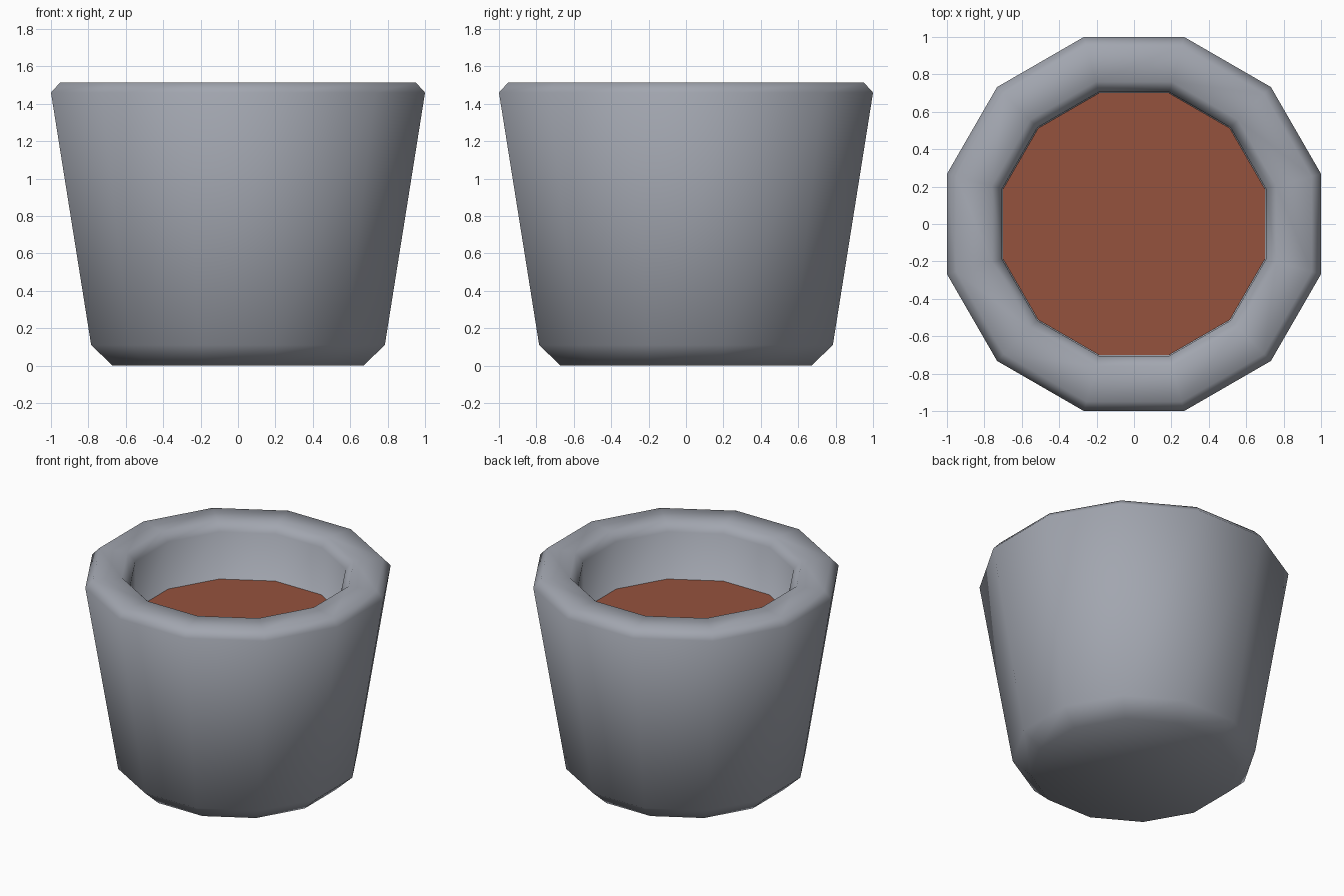
import bpy, bmesh, math

if "Cube" in bpy.data.objects:
    bpy.data.objects.remove(bpy.data.objects["Cube"])

SIDES = 12

def material(name, rgb):
    m = bpy.data.materials.new(name)
    m.diffuse_color = (*rgb, 1)
    m.use_nodes = True
    m.node_tree.nodes["Principled BSDF"].inputs["Base Color"].default_value = m.diffuse_color
    return m

def ring(bm, apothem, z):
    # flat sides face the axes, so the profile uses the distance to the flats
    r = apothem / math.cos(math.pi / SIDES)
    return [bm.verts.new((r * math.cos(a), r * math.sin(a), z))
            for a in ((i + 0.5) * 2 * math.pi / SIDES for i in range(SIDES))]

def lathe(name, profile, mat, smooth, cap_end=True):
    bm = bmesh.new()
    rings = [ring(bm, r, z) for r, z in profile]
    for lo, hi in zip(rings, rings[1:]):
        for i in range(SIDES):
            j = (i + 1) % SIDES
            bm.faces.new((lo[i], lo[j], hi[j], hi[i]))
    if len(rings) > 1:
        bm.faces.new(rings[0][::-1])
    bm.faces.new(rings[-1])
    for f in bm.faces:
        f.smooth = smooth
    me = bpy.data.meshes.new(name)
    bm.to_mesh(me)
    bm.free()
    me.materials.append(mat)
    ob = bpy.data.objects.new(name, me)
    bpy.context.collection.objects.link(ob)
    return ob

grey = material("grey_stone", (0.36, 0.38, 0.43))
brown = material("brown_soil", (0.30, 0.085, 0.048))

# Pot: bevelled base, tapered wall, rounded rim, inner wall and floor
lathe("pot", [(0.67, 0), (0.785, 0.11), (1.0, 1.46), (0.95, 1.515),
              (0.76, 1.515), (0.705, 1.455), (0.70, 1.0)], grey, True)

# Soil surface
lathe("soil", [(0.70, 1.11)], brown, False)
